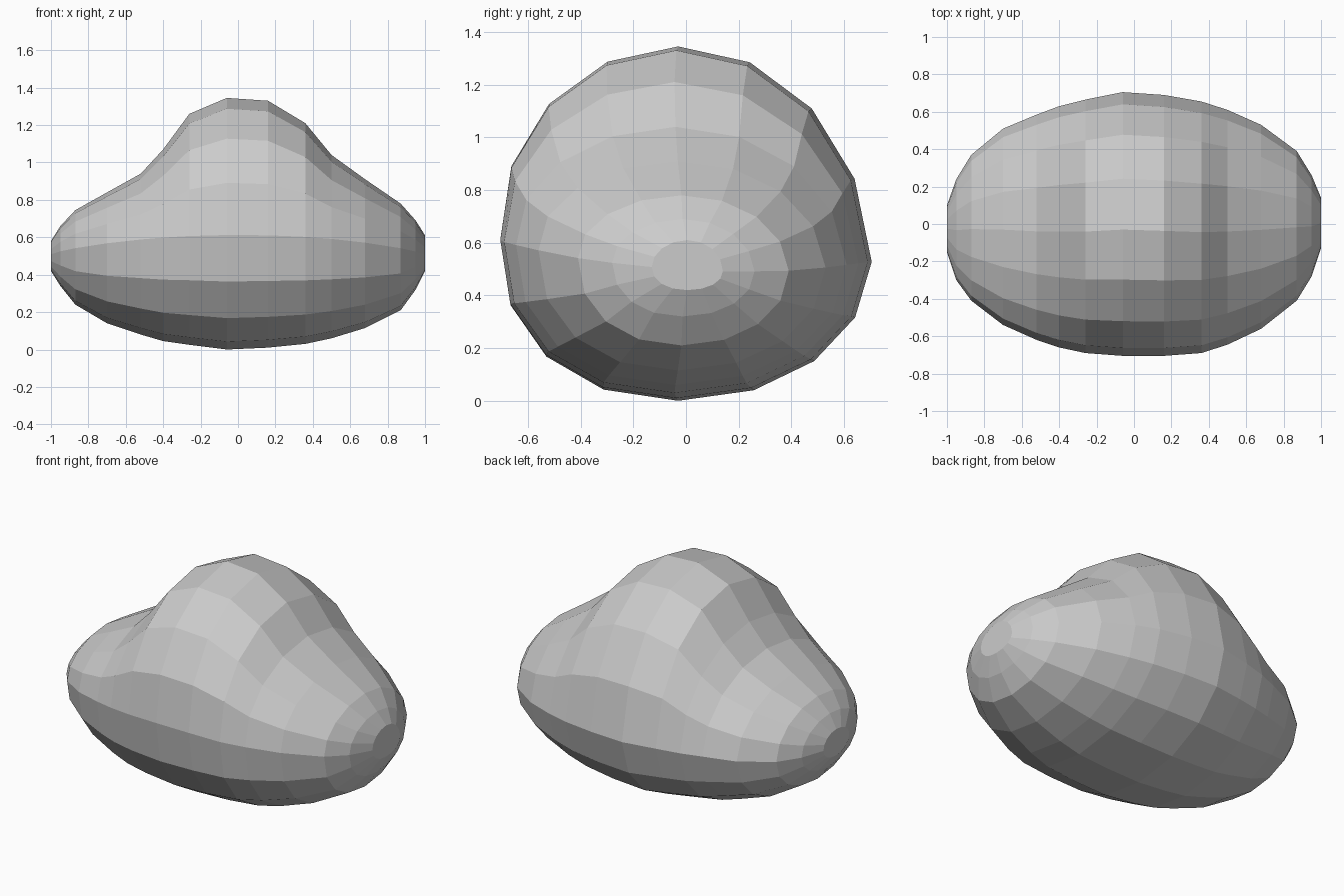
import bpy, bmesh, math

if "Cube" in bpy.data.objects:
    bpy.data.objects.remove(bpy.data.objects["Cube"])

SIDES = 16

# Cross-sections along the width: x, top z, bottom z, front y, back y
SECTIONS = [
    (-1.00, 0.58, 0.42, -0.15, 0.10),
    (-0.95, 0.66, 0.34, -0.30, 0.24),
    (-0.87, 0.745, 0.24, -0.41, 0.37),
    (-0.70, 0.84, 0.14, -0.54, 0.51),
    (-0.52, 0.94, 0.08, -0.62, 0.585),
    (-0.40, 1.07, 0.045, -0.66, 0.63),
    (-0.26, 1.26, 0.025, -0.69, 0.665),
    (-0.06, 1.345, 0.00, -0.705, 0.705),
    (0.16, 1.33, 0.01, -0.705, 0.69),
    (0.36, 1.21, 0.03, -0.69, 0.655),
    (0.50, 1.04, 0.06, -0.645, 0.61),
    (0.68, 0.91, 0.115, -0.56, 0.53),
    (0.87, 0.78, 0.21, -0.41, 0.39),
    (0.95, 0.69, 0.32, -0.28, 0.26),
    (1.00, 0.61, 0.42, -0.13, 0.14),
]


def power(v, n):
    return math.copysign(abs(v) ** (2 / n), v)


def ring(bm, x, top, bottom, front, back):
    """Rounded section with its own upper and lower height, fuller below."""
    mid = 0.57 - 0.07 * x * x
    verts = []
    for i in range(SIDES):
        a = 2 * math.pi * i / SIDES
        n = 2.0 if i < SIDES / 2 else 2.12
        c, s = power(math.cos(a), n), power(math.sin(a), n)
        # Crest and base sit slightly forward of the belt line
        y = (front + back) / 2 + c * (back - front) / 2 - 0.03 * abs(s) * (1 - x * x)
        z = mid + s * ((top - mid) if s > 0 else (mid - bottom))
        # The belt line leans slightly down towards the back
        verts.append(bm.verts.new((x, y, z - 0.06 * y * (1 - abs(s)))))
    return verts


# Faceted boulder: wide body with a central hump
bm = bmesh.new()
rings = [ring(bm, *section) for section in SECTIONS]
for r0, r1 in zip(rings, rings[1:]):
    for i in range(SIDES):
        j = (i + 1) % SIDES
        bm.faces.new((r0[i], r0[j], r1[j], r1[i]))
bm.faces.new(rings[0])
bm.faces.new(rings[-1])
bmesh.ops.recalc_face_normals(bm, faces=bm.faces)

mesh = bpy.data.meshes.new("boulder")
bm.to_mesh(mesh)
bm.free()
boulder = bpy.data.objects.new("boulder", mesh)
bpy.context.collection.objects.link(boulder)
